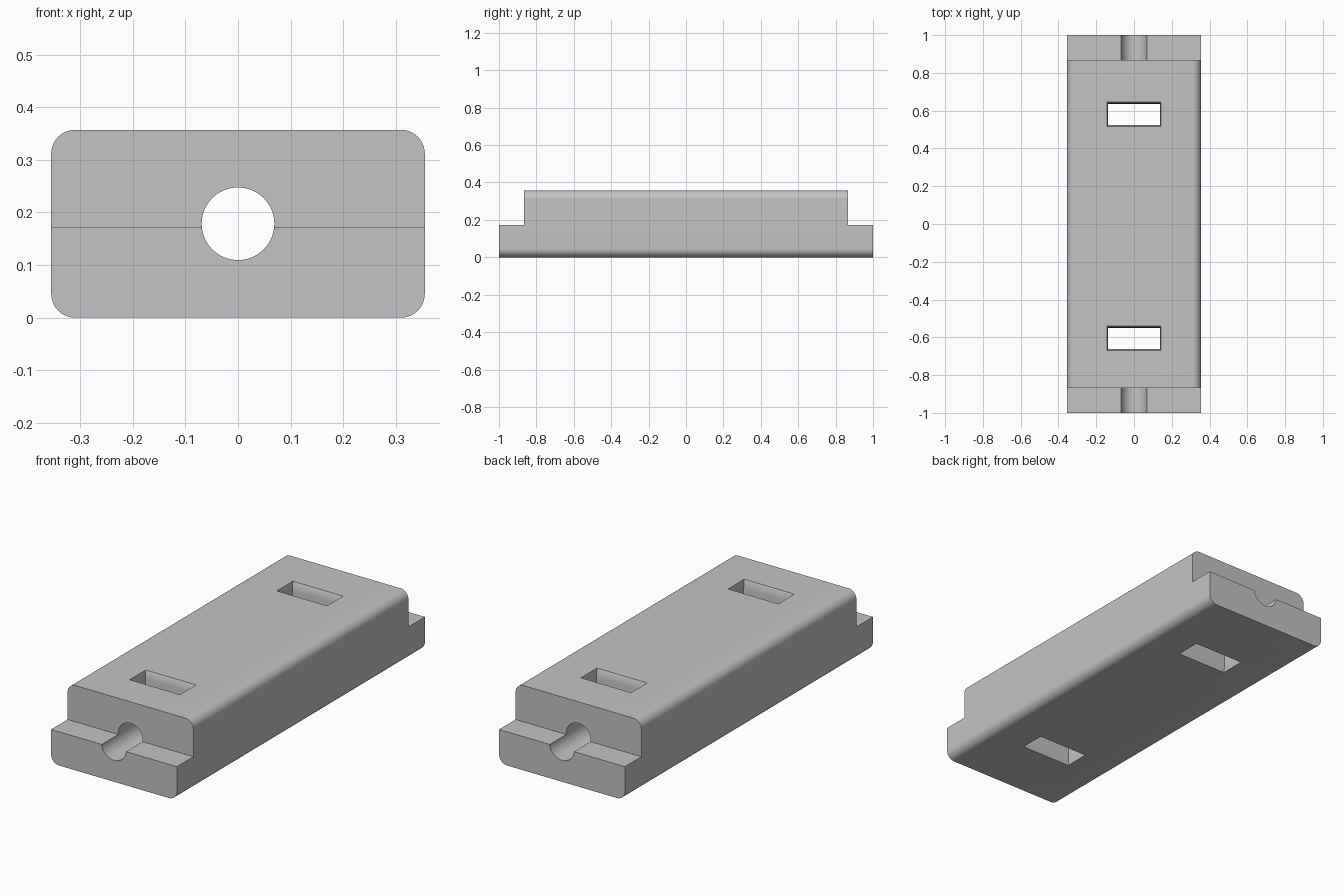
import bpy
import bmesh
from math import cos, sin, pi, radians

old = bpy.data.objects.get("Cube")
if old:
    bpy.data.objects.remove(old, do_unlink=True)

HALF_W, HALF_L, H = 0.355, 1.0, 0.357
CORNER, BORE, STEP_Z, STEP_Y = 0.045, 0.069, 0.172, 0.867

grey = bpy.data.materials.new("light grey")
grey.use_nodes = True
colour = (0.55, 0.55, 0.55, 1)
grey.diffuse_color = colour
grey.node_tree.nodes["Principled BSDF"].inputs["Base Color"].default_value = colour


def loft(name, rings):
    """Closed solid through a stack of matching rings of points."""
    bm = bmesh.new()
    loops = [[bm.verts.new(p) for p in ring] for ring in rings]
    n = len(loops[0])
    for a, b in zip(loops, loops[1:]):
        for i in range(n):
            j = (i + 1) % n
            bm.faces.new((a[i], a[j], b[j], b[i]))
    bm.faces.new(loops[0][::-1])
    bm.faces.new(loops[-1])
    bmesh.ops.recalc_face_normals(bm, faces=bm.faces)
    mesh = bpy.data.meshes.new(name)
    bm.to_mesh(mesh)
    bm.free()
    mesh.materials.append(grey)
    obj = bpy.data.objects.new(name, mesh)
    bpy.context.collection.objects.link(obj)
    return obj


def prism(name, profile, y0, y1):
    """Extrude an x-z profile along y."""
    return loft(name, [[(x, y, z) for x, z in profile] for y in (y0, y1)])


def cut(target, cutter):
    cutter.hide_render = True
    mod = target.modifiers.new(cutter.name, 'BOOLEAN')
    mod.operation, mod.solver, mod.object = 'DIFFERENCE', 'EXACT', cutter
    bpy.context.view_layer.objects.active = target
    bpy.ops.object.modifier_apply(modifier=mod.name)
    bpy.data.objects.remove(cutter, do_unlink=True)


# Long block with rounded long edges
SEG = 10
profile = []
for k, (sx, sz) in enumerate([(1, 1), (-1, 1), (-1, -1), (1, -1)]):
    for i in range(SEG + 1):
        a = (k + i / SEG) * pi / 2
        profile.append((sx * (HALF_W - CORNER) + CORNER * cos(a),
                        H / 2 + sz * (H / 2 - CORNER) + CORNER * sin(a)))
block = prism("block", profile, -HALF_L, HALF_L)

# Lowered step at each end
notch = [(-0.5, STEP_Z), (0.5, STEP_Z), (0.5, 0.5), (-0.5, 0.5)]
for side in (-1, 1):
    cut(block, prism("step_cutter", notch, side * STEP_Y, side * 1.1))

# Round bore along the full length
circle = [(BORE * cos(2 * pi * i / 64), H / 2 + BORE * sin(2 * pi * i / 64))
          for i in range(64)]
cut(block, prism("bore_cutter", circle, -1.1, 1.1))

# Two vertical strap slots, with slightly flared mouths
flare = [(-0.02, 0.01), (0, 0.01), (0.015, 0.004), (0.04, 0)]
levels = flare + [(H - z, g) for z, g in reversed(flare)]
for yc in (0.58, -0.606):
    rings = [[(sx * (0.137 + g / 2), yc + sy * (0.055 + g), z)
              for sx, sy in ((-1, -1), (1, -1), (1, 1), (-1, 1))]
             for z, g in levels]
    cut(block, loft("slot_cutter", rings))

bpy.ops.object.select_all(action='DESELECT')
block.select_set(True)
bpy.context.view_layer.objects.active = block
bpy.ops.object.shade_smooth_by_angle(angle=radians(30))
